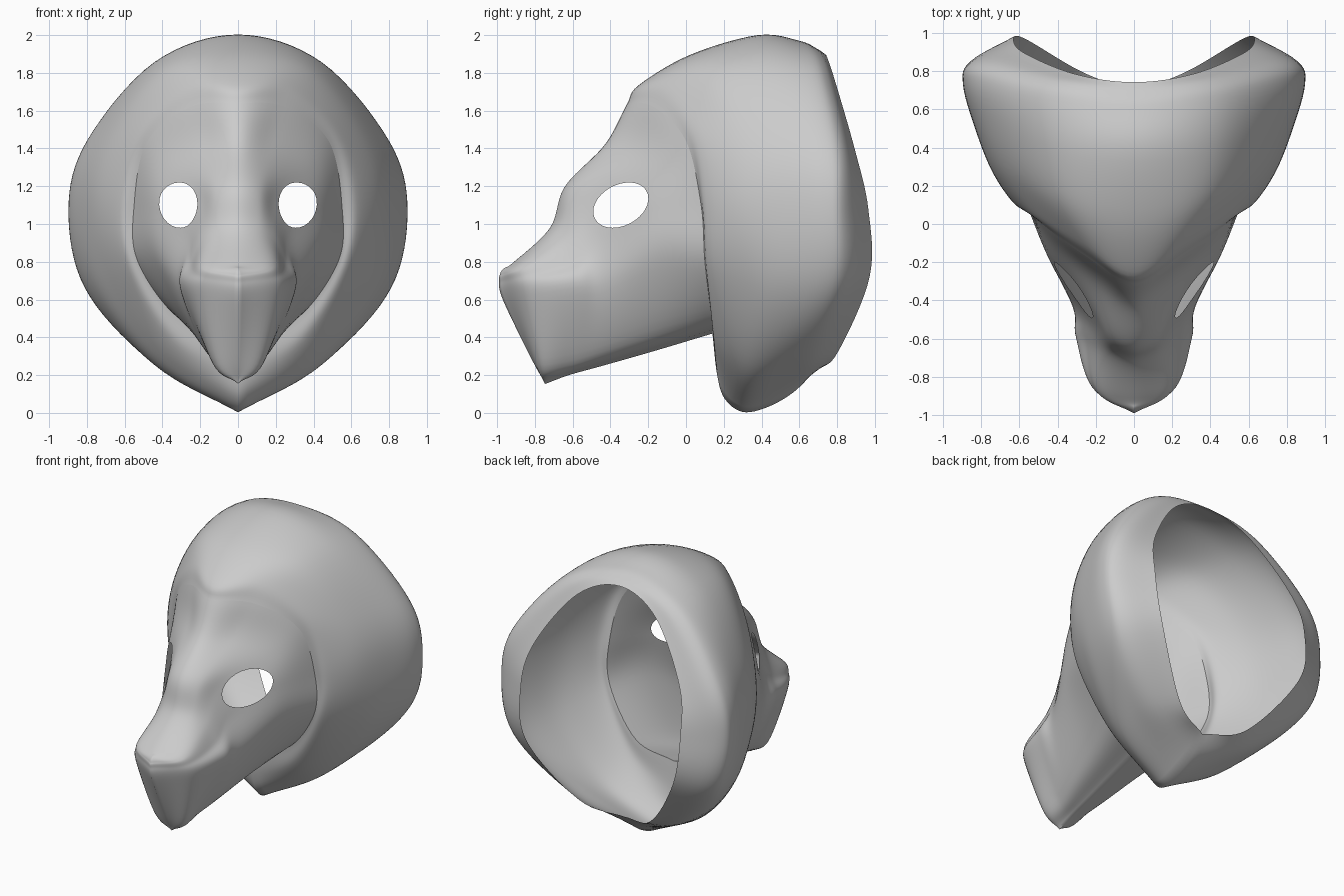
import bpy, bmesh, math
from mathutils import Vector
from mathutils.bvhtree import BVHTree

if "Cube" in bpy.data.objects:
    bpy.data.objects.remove(bpy.data.objects["Cube"])

# Half cross-sections from the top centre, round the +x side, to the bottom centre
BROW_LINE = [(0, -.31, 1.64), (.25, -.17, 1.62), (.48, .0, 1.44), (.55, .08, 1.10),
             (.53, .10, .80), (.30, .137, .49), (0, .14, .42)]

MUZZLE = [
    # nose ridge down to the beak tip
    [(0, -.965, .765), (0, -.978, .75), (0, -.986, .73), (0, -.99, .70),
     (0, -.97, .60), (0, -.82, .29), (0, -.745, .155)],
    # beak corners
    [(0, -.91, .80), (.10, -.90, .79), (.17, -.885, .77), (.20, -.87, .73),
     (.215, -.84, .62), (.12, -.765, .255), (0, -.735, .157)],
    # behind the nose
    [(0, -.72, .98), (.11, -.69, .97), (.19, -.64, .92), (.25, -.61, .80),
     (.30, -.59, .66), (.135, -.60, .28), (0, -.62, .20)],
    # front of the eyes
    [(0, -.64, 1.20), (.12, -.59, 1.19), (.20, -.50, 1.12), (.265, -.46, .95),
     (.315, -.44, .68), (.17, -.44, .325), (0, -.44, .25)],
    # back of the eyes
    [(0, -.43, 1.42), (.18, -.31, 1.41), (.37, -.19, 1.29), (.435, -.18, 1.08),
     (.43, -.17, .80), (.23, -.16, .41), (0, -.16, .33)],
]

HOOD = [
    # rounded lip round the face
    [(0, -.25, 1.735), (.28, -.09, 1.73), (.545, .07, 1.47), (.63, .11, 1.10),
     (.58, .13, .76), (.34, .155, .39), (0, .165, .20)],
    # forehead and cheeks
    [(0, .02, 1.895), (.38, .13, 1.82), (.665, .27, 1.46), (.745, .28, 1.09),
     (.67, .29, .70), (.40, .25, .31), (0, .205, .075)],
    # crown, with the chin point
    [(0, .38, 2.0), (.43, .41, 1.86), (.745, .50, 1.46), (.835, .51, 1.09),
     (.75, .47, .66), (.43, .37, .25), (0, .30, .005)],
    # widest line
    [(0, .60, 1.97), (.45, .65, 1.84), (.80, .72, 1.44), (.895, .73, 1.08),
     (.81, .72, .66), (.48, .56, .295), (0, .43, .03)],
    # turn toward the opening
    [(0, .69, 1.93), (.40, .74, 1.82), (.76, .83, 1.42), (.86, .845, 1.08),
     (.77, .85, .68), (.43, .69, .30), (0, .57, .11)],
    # rim of the opening
    [(0, .742, 1.895), (.31, .785, 1.77), (.575, .895, 1.39), (.63, .965, 1.08),
     (.575, .972, .72), (.28, .80, .315), (0, .69, .23)],
]
EYE_Y, EYE_Z, EYE_LONG, EYE_SHORT, EYE_TILT = -.345, 1.10, .155, .108, math.radians(28)


def spline(points, steps, level_start=False):
    """Smooth curve through every point, optionally level where it meets its mirror."""
    p = [Vector(q) for q in points]
    first = Vector((-p[1].x, p[1].y, p[1].z)) if level_start else 2 * p[0] - p[1]
    p = [first] + p + [2 * p[-1] - p[-2]]
    out = []
    for i in range(1, len(p) - 2):
        a, b, c, d = p[i - 1:i + 3]
        for s in range(steps):
            t = s / steps
            out.append(.5 * (2 * b + (c - a) * t + (2 * a - 5 * b + 4 * c - d) * t * t
                             + (3 * b - a - 3 * c + d) * t ** 3))
    return out + [p[-2]]


def loft(rings, around, along):
    """Half shell through the rings."""
    fine = [spline(r, around, True) for r in rings]
    columns = [spline(c, along) for c in zip(*fine)]
    bm = bmesh.new()
    grid = [[bm.verts.new(v) for v in col] for col in columns]
    for c0, c1 in zip(grid, grid[1:]):
        for i in range(len(c0) - 1):
            bm.faces.new((c0[i], c0[i + 1], c1[i + 1], c1[i]))
    bmesh.ops.remove_doubles(bm, verts=bm.verts[:], dist=.0005)
    return bm


def eye_local(co):
    """Position in the eye outline, where length 1 is the edge."""
    y, z = co.y - EYE_Y, co.z - EYE_Z
    c, s = math.cos(EYE_TILT), math.sin(EYE_TILT)
    return Vector(((y * c + z * s) / EYE_LONG, (z * c - y * s) / EYE_SHORT))


def cut_eye(bm):
    """Open the eye and pull the hole's edge onto a clean oval."""
    tree = BVHTree.FromBMesh(bm)
    doomed = [f for f in bm.faces if f.calc_center_median().x > .1
              and eye_local(f.calc_center_median()).length < 1]
    border = {v for f in doomed for v in f.verts}
    bmesh.ops.delete(bm, geom=doomed, context='FACES')
    c, s = math.cos(EYE_TILT), math.sin(EYE_TILT)
    for v in border:
        if not v.is_valid:
            continue
        e = eye_local(v.co).normalized()
        a, b = e.x * EYE_LONG, e.y * EYE_SHORT
        y, z = EYE_Y + a * c - b * s, EYE_Z + a * s + b * c
        hit = tree.ray_cast(Vector((2, y, z)), Vector((-1, 0, 0)))[0]
        if hit:
            v.co = hit


grey = bpy.data.materials.new("plain_grey")
grey.diffuse_color = (.6, .6, .6, 1)
grey.use_nodes = True
grey.node_tree.nodes["Principled BSDF"].inputs["Base Color"].default_value = grey.diffuse_color


def finish(bm, name):
    """Mirror the half shell and shade it smooth."""
    half = bmesh.ops.duplicate(bm, geom=bm.verts[:] + bm.edges[:] + bm.faces[:])["geom"]
    for v in (g for g in half if isinstance(g, bmesh.types.BMVert)):
        v.co.x = -v.co.x
    bmesh.ops.reverse_faces(bm, faces=[g for g in half if isinstance(g, bmesh.types.BMFace)])
    bmesh.ops.remove_doubles(bm, verts=bm.verts[:], dist=.0005)
    bmesh.ops.recalc_face_normals(bm, faces=bm.faces[:])
    mesh = bpy.data.meshes.new(name)
    bm.to_mesh(mesh)
    bm.free()
    mesh.materials.append(grey)
    ob = bpy.data.objects.new(name, mesh)
    bpy.context.collection.objects.link(ob)
    bpy.ops.object.select_all(action='DESELECT')
    ob.select_set(True)
    bpy.context.view_layer.objects.active = ob
    bpy.ops.object.shade_smooth_by_angle(angle=math.radians(60))


# Muzzle with eye holes, ending at the brow line
face = loft(MUZZLE + [BROW_LINE], 8, 10)
cut_eye(face)
finish(face, "muzzle")

# Open-backed hood starting at the brow line
finish(loft([BROW_LINE] + HOOD, 8, 6), "hood")
